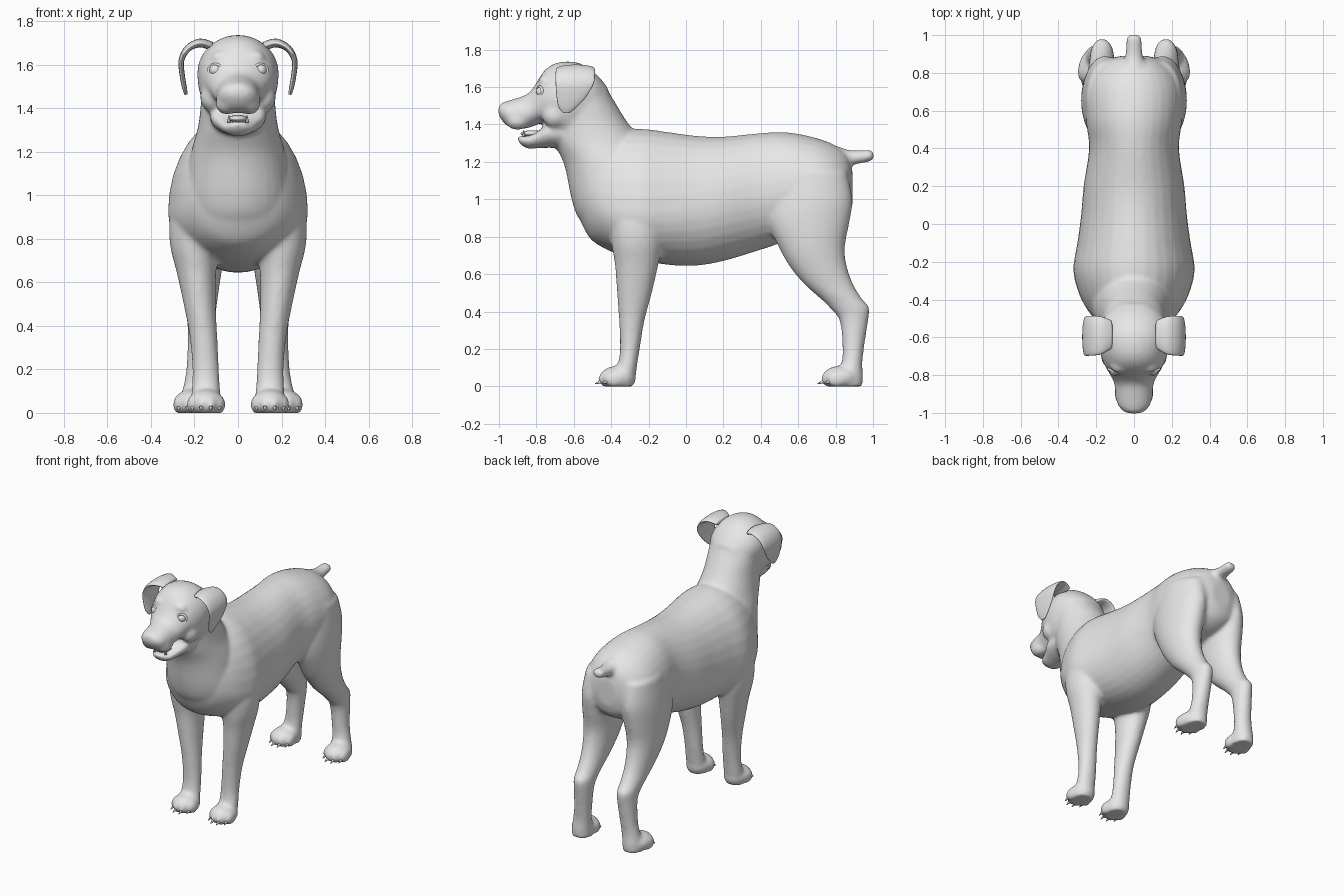
import bpy, bmesh, math
from mathutils import Vector, Matrix

coat = bpy.data.materials.new("grey coat")
coat.diffuse_color = (0.8, 0.8, 0.8, 1)
N = 32
TURN = [2 * math.pi * i / N for i in range(N)]


def refine(rows, steps=4):
    """Smoothly interpolate a short table of section rows."""
    out = []
    for i in range(len(rows) - 1):
        p = [rows[max(0, min(len(rows) - 1, i + k))] for k in (-1, 0, 1, 2)]
        for s in range(steps):
            t = s / steps
            out.append([b + 0.5 * t * (c - a + t * (2*a - 5*b + 4*c - d + t * (3*(b - c) + d - a)))
                        for a, b, c, d in zip(*p)])
    return out + [list(rows[-1])]


def loft(bm, rings):
    """Skin a list of rings and close both ends."""
    vs = [[bm.verts.new(p) for p in r] for r in rings]
    faces = []
    for a, b in zip(vs, vs[1:]):
        for i in range(len(a)):
            j = (i + 1) % len(a)
            faces.append(bm.faces.new((a[i], a[j], b[j], b[i])))
    faces += [bm.faces.new(vs[0][::-1]), bm.faces.new(vs[-1])]
    bmesh.ops.recalc_face_normals(bm, faces=faces)


def along_y(bm, rows):
    """Rows: y, top, bottom, half width, height of widest point."""
    rings = []
    for y, top, bot, w, zc in refine(rows):
        rings.append([Vector((w * math.cos(t), y, zc + math.sin(t) *
                     ((top - zc) if math.sin(t) > 0 else (zc - bot)))) for t in TURN])
    loft(bm, rings)


def along_z(bm, rows, side=1):
    """Rows: z, y front, y back, x inner, x outer."""
    rings = []
    for z, y0, y1, x0, x1 in refine(rows):
        rings.append([Vector((side * ((x0 + x1) / 2 + (x1 - x0) / 2 * math.cos(t)),
                              (y0 + y1) / 2 + (y1 - y0) / 2 * math.sin(t), z)) for t in TURN])
    loft(bm, rings)


def ball(bm, c, r):
    m = Matrix.Translation(c) @ Matrix.Diagonal((*r, 1))
    bmesh.ops.create_uvsphere(bm, u_segments=20, v_segments=12, radius=1, matrix=m)


def finish(name, bm):
    me = bpy.data.meshes.new(name)
    for f in bm.faces:
        f.smooth = True
    bm.to_mesh(me)
    bm.free()
    me.materials.append(coat)
    ob = bpy.data.objects.new(name, me)
    bpy.context.collection.objects.link(ob)
    return ob


# Body: torso, neck, head, legs and tail fused into one skin
bm = bmesh.new()
torso = [(-.585, 1.15, .93, .09, 1.02), (-.52, 1.25, .80, .19, 1.0), (-.45, 1.32, .745, .25, .96),
         (-.36, 1.365, .705, .295, .93), (-.24, 1.377, .675, .322, .92), (-.1, 1.36, .65, .30, .93),
         (.05, 1.34, .645, .28, .95), (.2, 1.335, .67, .267, .98), (.4, 1.354, .73, .238, 1.02),
         (.55, 1.357, .78, .255, 1.05), (.7, 1.327, .82, .258, 1.05), (.8, 1.287, .85, .22, 1.05),
         (.865, 1.235, .9, .15, 1.05), (.89, 1.15, .97, .07, 1.06)]
along_y(bm, torso)
neck = [(.82, -.50, -.2, -.18, .18), (.9, -.575, -.17, -.22, .22), (1.0, -.612, -.15, -.24, .24),
        (1.15, -.642, -.16, -.225, .225), (1.22, -.665, -.18, -.21, .21), (1.31, -.71, -.235, -.185, .185),
        (1.41, -.72, -.312, -.172, .172), (1.5, -.71, -.368, -.17, .17), (1.6, -.70, -.43, -.165, .165),
        (1.66, -.68, -.485, -.13, .13)]
along_z(bm, neck)
skull = [(-.42, 1.6, 1.5, .08, 1.55), (-.48, 1.67, 1.40, .15, 1.55), (-.55, 1.72, 1.34, .18, 1.56),
         (-.62, 1.737, 1.29, .187, 1.56), (-.70, 1.727, 1.32, .175, 1.54), (-.76, 1.685, 1.405, .15, 1.53),
         (-.81, 1.607, 1.392, .12, 1.49), (-.85, 1.562, 1.38, .104, 1.46), (-.91, 1.54, 1.378, .098, 1.45),
         (-.96, 1.524, 1.395, .085, 1.46), (-.99, 1.508, 1.43, .06, 1.47), (-1.004, 1.49, 1.46, .03, 1.475)]
along_y(bm, skull)
jaw = [(-.66, 1.40, 1.275, .13, 1.36), (-.74, 1.405, 1.275, .125, 1.36), (-.79, 1.365, 1.273, .10, 1.34),
       (-.85, 1.337, 1.272, .075, 1.32), (-.885, 1.34, 1.295, .05, 1.32), (-.9, 1.335, 1.315, .025, 1.325)]
along_y(bm, jaw)
tail = [(.75, 1.30, 1.15, .09, 1.23), (.82, 1.28, 1.165, .068, 1.22), (.88, 1.262, 1.182, .05, 1.22),
        (.94, 1.262, 1.193, .043, 1.225), (.985, 1.264, 1.203, .04, 1.235), (1.004, 1.25, 1.213, .026, 1.232)]
along_y(bm, tail)
front_leg = [(1.05, -.38, -.14, .10, .26), (.9, -.41, -.11, .08, .312), (.77, -.40, -.125, .085, .312),
             (.65, -.38, -.148, .10, .283), (.5, -.369, -.182, .102, .25), (.35, -.358, -.222, .095, .222),
             (.2, -.353, -.247, .087, .21), (.12, -.365, -.26, .083, .213), (.06, -.39, -.268, .08, .215),
             (0, -.42, -.28, .08, .215)]
rear_leg = [(1.15, .47, .86, .03, .25), (1.0, .43, .89, .03, .273), (.88, .435, .875, .04, .28),
            (.75, .493, .85, .06, .276), (.65, .548, .858, .075, .265), (.55, .628, .892, .09, .25),
            (.47, .718, .94, .10, .24), (.42, .768, .98, .105, .234), (.35, .822, .974, .11, .23),
            (.2, .837, .951, .122, .238), (.12, .83, .943, .128, .252), (.06, .80, .947, .13, .265),
            (0, .79, .945, .13, .27)]
paws = [(.147, -.49), (.21, .70)]
toes = [(-.062, .045), (-.022, .012), (.022, .012), (.062, .045)]
for side in (-1, 1):
    along_z(bm, front_leg, side)
    along_z(bm, rear_leg, side)
    for px, tip in paws:
        ball(bm, (side * px, tip + .125, .045), (.085, .10, .065))
        for dx, back in toes:
            ball(bm, (side * (px + dx), tip + back + .06, .038), (.027, .052, .044))
    # brow, cheek and drooping upper lip
    ball(bm, (side * .075, -.755, 1.635), (.05, .035, .028))
    ball(bm, (side * .115, -.70, 1.45), (.06, .07, .07))
    ball(bm, (side * .052, -.90, 1.42), (.052, .065, .05))
ball(bm, (0, -.962, 1.488), (.056, .042, .034))
for v in bm.verts:
    v.co.z = max(v.co.z, -.002)
body = finish("body", bm)
fuse = body.modifiers.new("fuse", 'REMESH')
fuse.mode = 'VOXEL'
fuse.voxel_size = .012
fuse.use_smooth_shade = True
soft = body.modifiers.new("soften", 'SMOOTH')
soft.factor = .5
soft.iterations = 9

# Folded ears: flat sections swept outward and down (x, y, z, half breadth, half thickness)
ear_rows = [(.12, -.585, 1.685, .075, .02), (.175, -.59, 1.70, .10, .02), (.23, -.592, 1.675, .105, .016),
            (.26, -.595, 1.62, .102, .013), (.256, -.612, 1.55, .08, .012), (.246, -.632, 1.495, .05, .011),
            (.238, -.64, 1.462, .018, .007)]
for side, label in ((-1, "left"), (1, "right")):
    bm = bmesh.new()
    rows = refine(ear_rows)
    rings = []
    for i, (x, y, z, hb, ht) in enumerate(rows):
        a, b = rows[max(i - 1, 0)], rows[min(i + 1, len(rows) - 1)]
        normal = Vector((b[2] - a[2], 0, a[0] - b[0])).normalized()
        ring = []
        for t in TURN:
            p = Vector((x, y, z)) + Vector((0, hb * math.cos(t), 0)) + normal * ht * math.sin(t)
            ring.append(Vector((side * p.x, p.y, p.z)))
        rings.append(ring)
    loft(bm, rings)
    finish(label + "_ear", bm)

    # Eyeball with a rim of eyelid
    bm = bmesh.new()
    ball(bm, (side * .101, -.772, 1.575), (.031, .031, .029))
    finish(label + "_eye", bm)
    bm = bmesh.new()
    turn = Matrix.Translation((side * .103, -.782, 1.575)) @ Matrix.Rotation(side * .45, 4, 'Z')
    rings = []
    for t in TURN:
        out = Vector((math.cos(t), 0, .8 * math.sin(t)))
        rings.append([turn @ (out * (.034 + .008 * math.cos(u)) + Vector((0, .009 * math.sin(u), 0)))
                      for u in TURN[::4]])
    vs = [[bm.verts.new(p) for p in r] for r in rings]
    for i in range(N):
        for j in range(8):
            bm.faces.new((vs[i][j], vs[i][(j + 1) % 8], vs[(i + 1) % N][(j + 1) % 8], vs[(i + 1) % N][j]))
    bmesh.ops.recalc_face_normals(bm, faces=bm.faces)
    finish(label + "_eyelid", bm)

# Claws at the toe tips
bm = bmesh.new()
for side in (-1, 1):
    for px, tip in paws:
        for dx, back in toes:
            m = (Matrix.Translation((side * (px + dx), tip + back + .008, .02))
                 @ Matrix.Rotation(math.radians(110), 4, 'X'))
            bmesh.ops.create_cone(bm, cap_ends=True, segments=8, radius1=.011, radius2=.002,
                                  depth=.036, matrix=m)
finish("claws", bm)

# Tongue and lower teeth
bm = bmesh.new()
ball(bm, (0, -.82, 1.352), (.045, .065, .017))
finish("tongue", bm)
bm = bmesh.new()
for side in (-1, 1):
    bmesh.ops.create_cone(bm, cap_ends=True, segments=8, radius1=.009, radius2=.001, depth=.035,
                          matrix=Matrix.Translation((side * .042, -.868, 1.352)))
finish("lower_teeth", bm)
